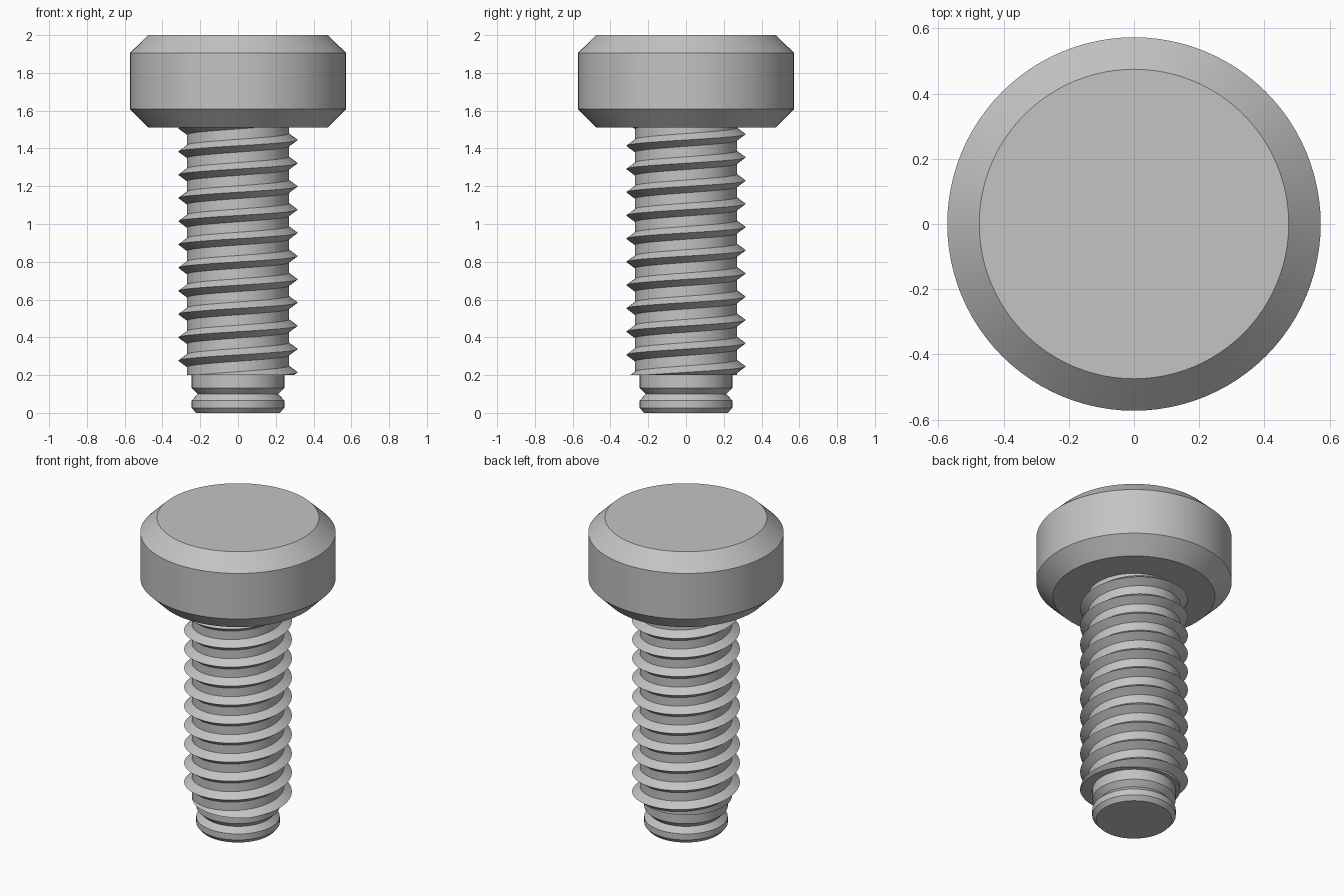
import bpy, bmesh, math

cube = bpy.data.objects.get("Cube")
if cube:
    bpy.data.objects.remove(cube)

SEGMENTS = 96

steel = bpy.data.materials.new("grey steel")
steel.use_nodes = True
GREY = (0.55, 0.55, 0.55, 1)
steel.diffuse_color = GREY
steel.node_tree.nodes["Principled BSDF"].inputs["Base Color"].default_value = GREY


def finish(bm, name):
    """Turn a bmesh into a shaded object with crisp edges."""
    bmesh.ops.recalc_face_normals(bm, faces=bm.faces)
    mesh = bpy.data.meshes.new(name)
    bm.to_mesh(mesh)
    bm.free()
    mesh.materials.append(steel)
    obj = bpy.data.objects.new(name, mesh)
    bpy.context.collection.objects.link(obj)
    bpy.ops.object.select_all(action="DESELECT")
    obj.select_set(True)
    bpy.context.view_layer.objects.active = obj
    bpy.ops.object.shade_smooth_by_angle(angle=math.radians(25))
    return obj


def lathe(name, profile):
    """Revolve (radius, z) points about the z axis and cap both ends."""
    bm = bmesh.new()
    rings = []
    for r, z in profile:
        angles = [2 * math.pi * i / SEGMENTS for i in range(SEGMENTS)]
        rings.append([bm.verts.new((r * math.cos(a), r * math.sin(a), z)) for a in angles])
    for low, high in zip(rings, rings[1:]):
        for i in range(SEGMENTS):
            j = (i + 1) % SEGMENTS
            bm.faces.new((low[i], low[j], high[j], high[i]))
    bm.faces.new(rings[0])
    bm.faces.new(rings[-1])
    return finish(bm, name)


def threaded_shank(name, bottom, top, root, crest, pitch, flank, crest_z):
    """Sweep one thread profile up a right-handed helix, then trim it flat."""
    bm = bmesh.new()
    section = [(root, -flank), (crest, 0), (root, flank), (root, pitch - flank)]
    turns = math.ceil((top - bottom) / pitch) + 4
    rows = []
    for i in range(turns * SEGMENTS + 1):
        a = 2 * math.pi * i / SEGMENTS
        base = crest_z + pitch * (i / SEGMENTS - 2)
        rows.append([bm.verts.new((r * math.cos(a), r * math.sin(a), base + dz))
                     for r, dz in section])
    for a, b in zip(rows, rows[1:]):
        for k in range(len(section) - 1):
            bm.faces.new((a[k], b[k], b[k + 1], a[k + 1]))
    bmesh.ops.remove_doubles(bm, verts=bm.verts, dist=0.0001)
    # Trim and close both ends
    for z, direction in ((bottom, -1), (top, 1)):
        cut = bmesh.ops.bisect_plane(
            bm, geom=bm.verts[:] + bm.edges[:] + bm.faces[:], dist=0.00001,
            plane_co=(0, 0, z), plane_no=(0, 0, direction), clear_outer=True)
        rim = [e for e in cut["geom_cut"] if isinstance(e, bmesh.types.BMEdge)]
        bmesh.ops.holes_fill(bm, edges=rim, sides=0)
    return finish(bm, name)


# Chamfered cylindrical head
lathe("head", [(0.475, 1.512), (0.573, 1.61), (0.573, 1.905), (0.475, 2.0)])

# Threaded shank
threaded_shank("threaded_shank", bottom=0.2, top=1.513, root=0.27, crest=0.316,
               pitch=0.123, flank=0.034, crest_z=0.215)

# Plain tip with a V groove and a chamfered end
lathe("grooved_tip", [(0.222, 0), (0.245, 0.027), (0.245, 0.066), (0.213, 0.1),
                      (0.245, 0.133), (0.245, 0.202)])
